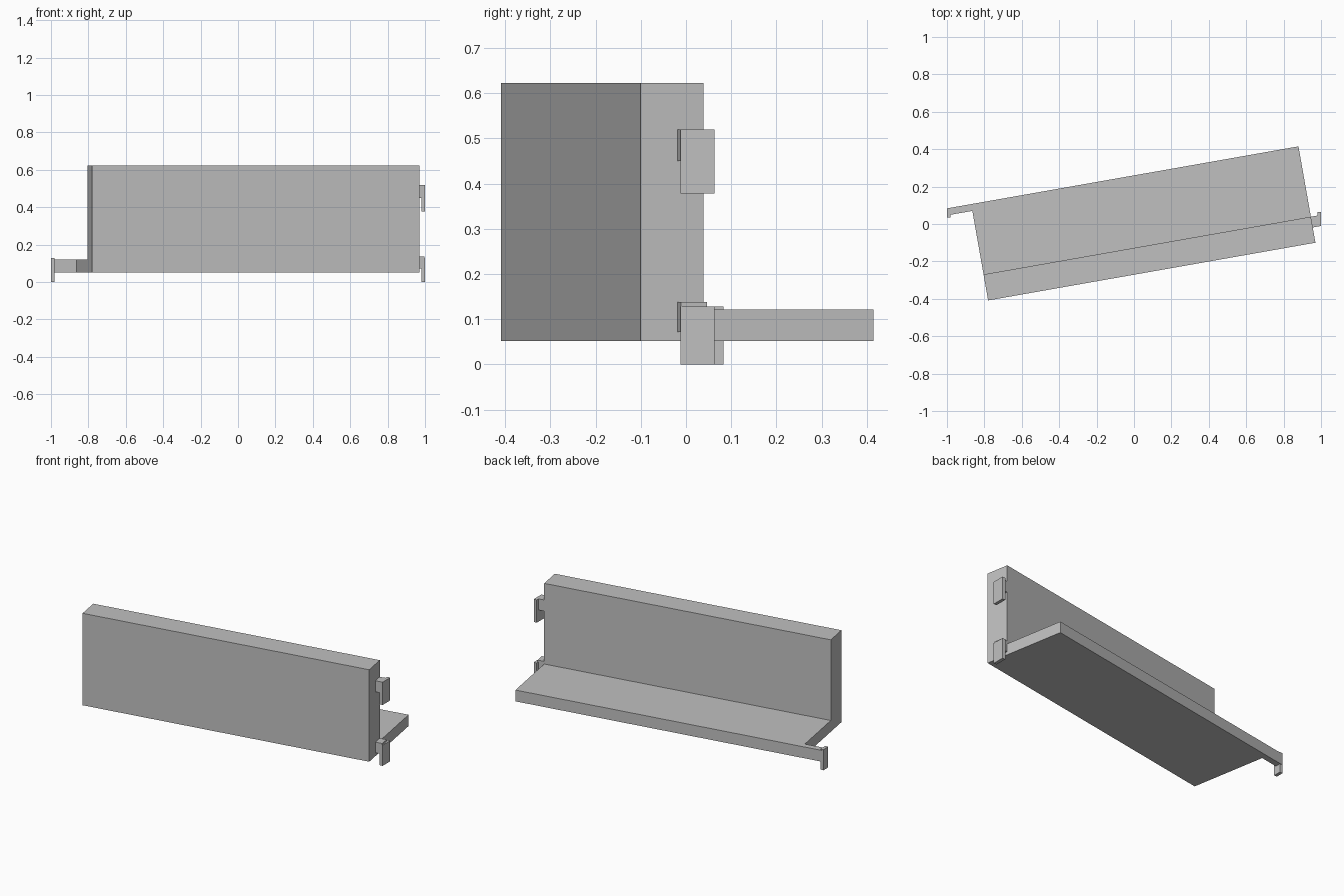
import bpy
import bmesh
import math
from mathutils import Matrix

cube = bpy.data.objects.get("Cube")
if cube:
    bpy.data.objects.remove(cube, do_unlink=True)

grey = bpy.data.materials.new("plain grey")
grey.use_nodes = True
color = (0.53, 0.53, 0.53, 1)
grey.diffuse_color = color
grey.node_tree.nodes["Principled BSDF"].inputs["Base Color"].default_value = color

# The body is turned about the vertical axis; the hook plates stay square
TURN = Matrix.Rotation(math.radians(10), 4, "Z")


def finish(name, bm, turned):
    bmesh.ops.recalc_face_normals(bm, faces=bm.faces)
    mesh = bpy.data.meshes.new(name)
    bm.to_mesh(mesh)
    bm.free()
    mesh.materials.append(grey)
    obj = bpy.data.objects.new(name, mesh)
    bpy.context.collection.objects.link(obj)
    if turned:
        obj.matrix_world = TURN
    return obj


def box(name, x, y, z, turned=False):
    bm = bmesh.new()
    bmesh.ops.create_cube(bm, size=1)
    for v in bm.verts:
        v.co = [r[0] if c < 0 else r[1] for c, r in zip(v.co, (x, y, z))]
    return finish(name, bm, turned)


def extrude_profile(name, points, x0, x1):
    bm = bmesh.new()
    face = bm.faces.new([bm.verts.new((x0, y, z)) for y, z in points])
    new = bmesh.ops.extrude_face_region(bm, geom=[face])["geom"]
    verts = [g for g in new if isinstance(g, bmesh.types.BMVert)]
    bmesh.ops.translate(bm, verts=verts, vec=(x1 - x0, 0, 0))
    return finish(name, bm, True)


# L-shaped panel: upright front wall with a shelf behind it
FRONT, INNER, BACK = -0.267, -0.126, 0.256
LOW, SHELF, TOP = 0.052, 0.122, 0.622
extrude_profile("wall_and_shelf",
                [(FRONT, LOW), (BACK, LOW), (BACK, SHELF),
                 (INNER, SHELF), (INNER, TOP), (FRONT, TOP)],
                -0.839, 0.938)

# Arm continuing the back edge, with its hanging hook
box("shelf_arm", (-0.969, -0.839), (0.219, BACK), (LOW, SHELF), True)
box("arm_hook", (-1.0, -0.98), (0.035, 0.083), (0, 0.128))

# Two hooks on the end of the wall
for name, plate, peg in (("lower", (0, 0.128), (0.072, 0.138)),
                         ("upper", (0.378, 0.519), (0.45, 0.519))):
    box(name + "_hook_peg", (0.938, 0.98), (-0.184, INNER), peg, True)
    box(name + "_hook_plate", (0.98, 1.0), (-0.012, 0.063), plate)
